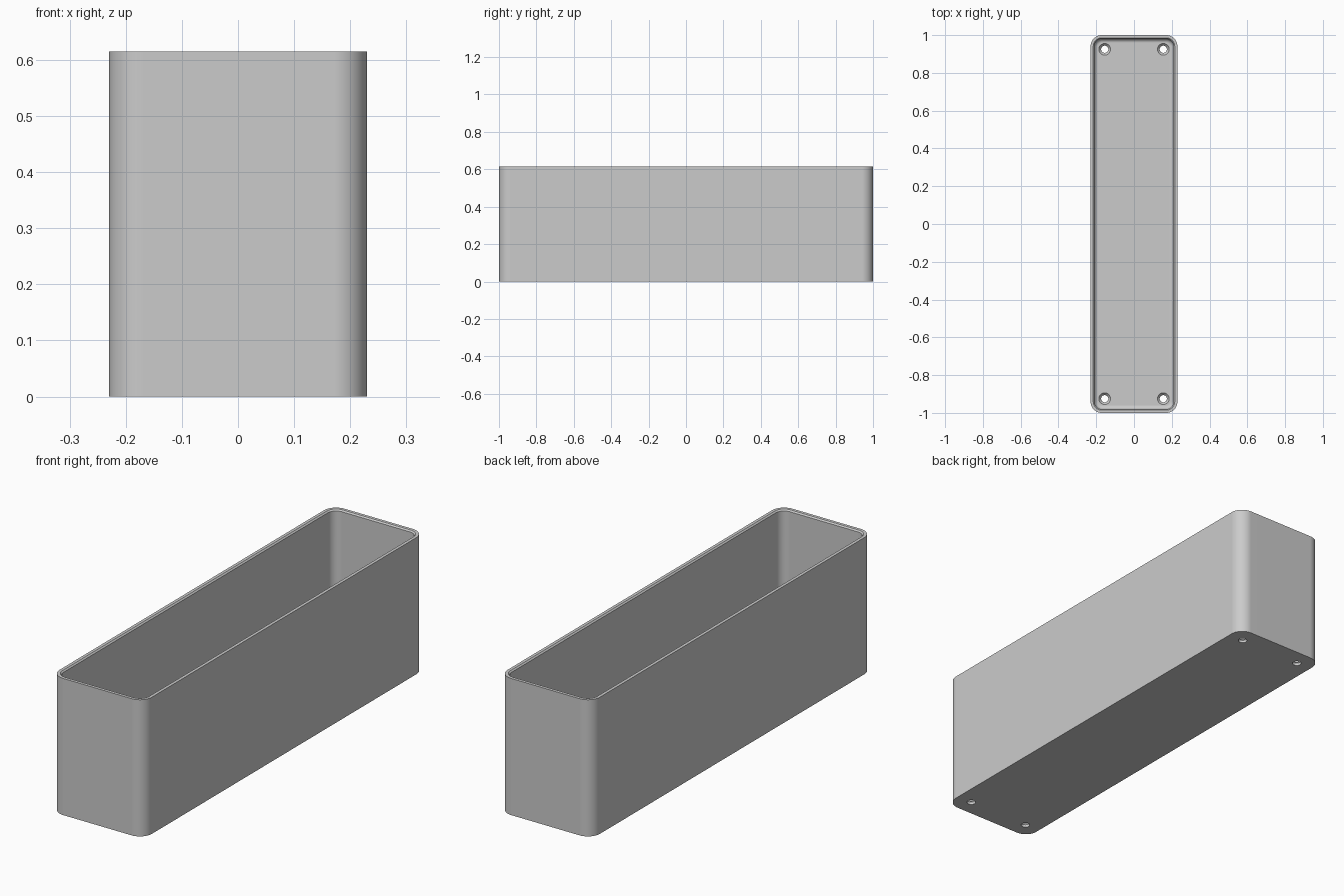
import bpy, bmesh, math
from mathutils import Vector

cube = bpy.data.objects.get("Cube")
if cube:
    bpy.data.objects.remove(cube, do_unlink=True)

HALF_X, HALF_Y, HEIGHT = 0.23, 1.0, 0.615
CORNER, WALL, FLOOR, FILLET, CHAMFER = 0.06, 0.02, 0.025, 0.021, 0.006
STEPS = 10

grey = bpy.data.materials.new("plain grey")
grey.use_nodes = True
grey.diffuse_color = (0.6, 0.6, 0.6, 1)
grey.node_tree.nodes["Principled BSDF"].inputs["Base Color"].default_value = (0.6, 0.6, 0.6, 1)


def rounded_loop(bm, inset, z):
    """Rounded rectangle, moved inward from the outer wall."""
    r = CORNER - inset
    verts = []
    for corner, (sx, sy) in enumerate([(1, 1), (-1, 1), (-1, -1), (1, -1)]):
        for i in range(STEPS + 1):
            a = math.pi / 2 * (corner + i / STEPS)
            verts.append(bm.verts.new((sx * (HALF_X - CORNER) + r * math.cos(a),
                                       sy * (HALF_Y - CORNER) + r * math.sin(a), z)))
    return verts


def bridge(bm, a, b):
    for i in range(len(a)):
        j = (i + 1) % len(a)
        bm.faces.new((a[i], a[j], b[j], b[i]))


def finish(bm, name):
    bmesh.ops.recalc_face_normals(bm, faces=bm.faces)
    mesh = bpy.data.meshes.new(name)
    bm.to_mesh(mesh)
    bm.free()
    mesh.materials.append(grey)
    obj = bpy.data.objects.new(name, mesh)
    bpy.context.scene.collection.objects.link(obj)
    return obj


# Open box: outer wall, chamfered rim, inner wall, floor fillet
profile = [(0, 0), (0, HEIGHT), (WALL - CHAMFER, HEIGHT), (WALL, HEIGHT - CHAMFER)]
for i in range(7):
    a = math.pi / 2 * i / 6
    profile.append((WALL + FILLET * (1 - math.cos(a)), FLOOR + FILLET * (1 - math.sin(a))))
bm = bmesh.new()
loops = [rounded_loop(bm, inset, z) for inset, z in profile]
for a, b in zip(loops, loops[1:]):
    bridge(bm, a, b)
bm.faces.new(loops[0])
bm.faces.new(loops[-1])
box = finish(bm, "planter_box")

# Countersunk drain holes near the four floor corners
bm = bmesh.new()
hole_profile = [(0.019, -0.02), (0.019, 0.012), (0.031, FLOOR), (0.031, FLOOR + 0.02)]
for sx in (-1, 1):
    for sy in (-1, 1):
        rings = []
        for r, z in hole_profile:
            rings.append([bm.verts.new(Vector((sx * 0.155 + r * math.cos(t * math.tau / 32),
                                               sy * 0.925 + r * math.sin(t * math.tau / 32), z)))
                          for t in range(32)])
        for a, b in zip(rings, rings[1:]):
            bridge(bm, a, b)
        bm.faces.new(rings[0])
        bm.faces.new(rings[-1])
cutter = finish(bm, "drain_hole_cutter")
cutter.hide_render = True

bpy.ops.object.select_all(action="DESELECT")
bpy.context.view_layer.objects.active = box
box.select_set(True)
cut = box.modifiers.new("drain_holes", "BOOLEAN")
cut.operation = "DIFFERENCE"
cut.solver = "EXACT"
cut.object = cutter
bpy.ops.object.modifier_apply(modifier=cut.name)
bpy.data.objects.remove(cutter, do_unlink=True)

# Smooth round corners, crisp rim and hole edges
bpy.ops.object.shade_smooth_by_angle(angle=math.radians(30))
normals = box.modifiers.new("clean_shading", "WEIGHTED_NORMAL")
normals.keep_sharp = True
